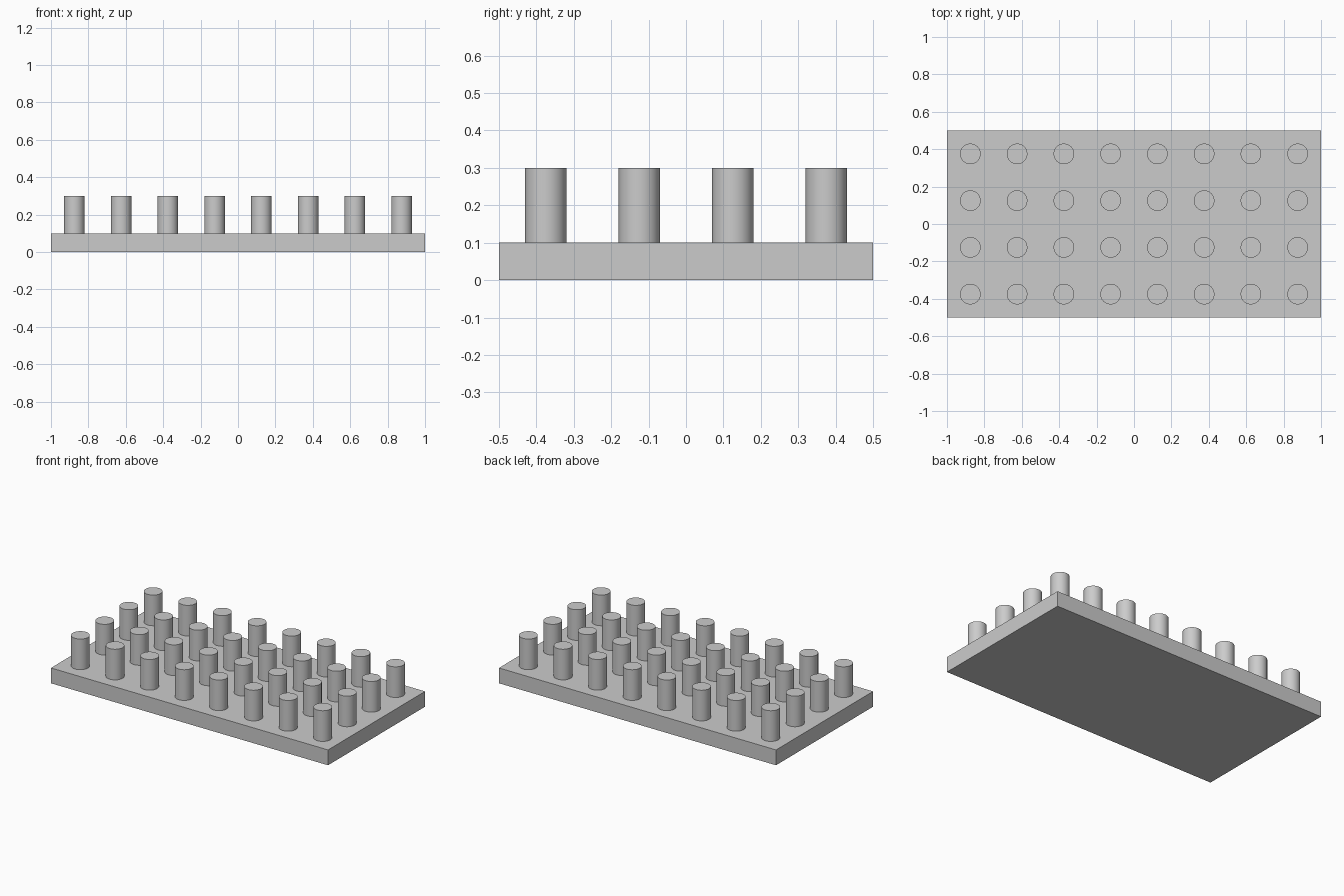
import bpy
import math

if "Cube" in bpy.data.objects:
    bpy.data.objects.remove(bpy.data.objects["Cube"], do_unlink=True)

GREY = (0.6, 0.6, 0.6, 1)
grey = bpy.data.materials.new("plain grey")
grey.use_nodes = True
grey.diffuse_color = GREY
grey.node_tree.nodes["Principled BSDF"].inputs["Base Color"].default_value = GREY

# Base plate
LENGTH, WIDTH, THICK = 2.0, 1.0, 0.1
bpy.ops.mesh.primitive_cube_add(size=1, location=(0, 0, THICK / 2))
plate = bpy.context.object
plate.name = "base_plate"
plate.scale = (LENGTH, WIDTH, THICK)
bpy.ops.object.transform_apply(location=False, rotation=False, scale=True)
plate.data.materials.append(grey)

# Grid of round pegs sharing one smooth cylinder mesh
COLUMNS, ROWS, PITCH = 8, 4, 0.25
RADIUS, HEIGHT = 0.055, 0.2
bpy.ops.mesh.primitive_cylinder_add(vertices=48, radius=RADIUS, depth=HEIGHT)
first_peg = bpy.context.object
bpy.ops.object.shade_smooth_by_angle(angle=math.radians(30))
first_peg.data.materials.append(grey)

for row in range(ROWS):
    for column in range(COLUMNS):
        peg = first_peg
        if row or column:
            peg = first_peg.copy()
            bpy.context.collection.objects.link(peg)
        peg.name = f"peg_row{row + 1}_column{column + 1}"
        peg.location = ((column - (COLUMNS - 1) / 2) * PITCH,
                        (row - (ROWS - 1) / 2) * PITCH,
                        THICK + HEIGHT / 2)
